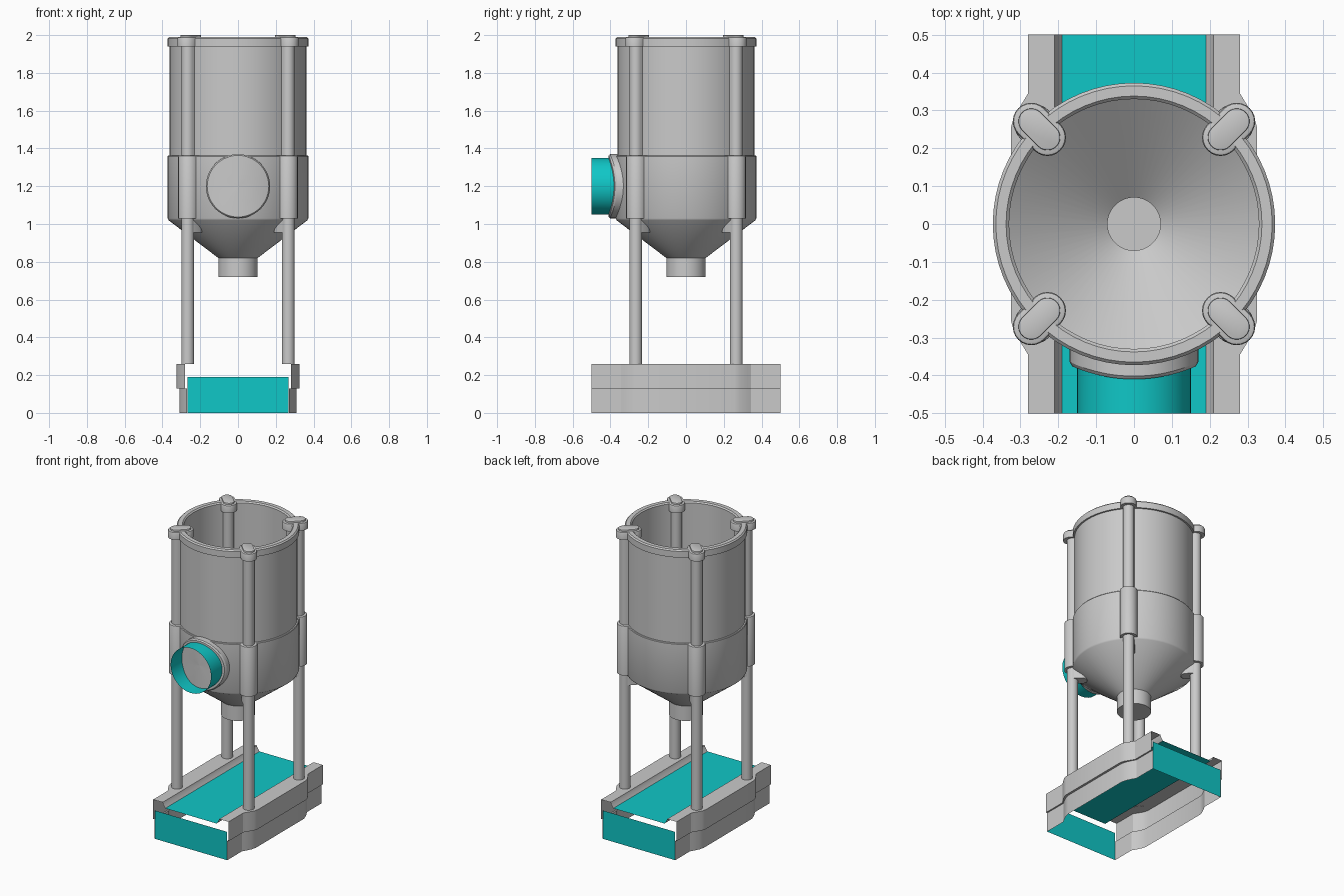
import bpy, bmesh, math
from mathutils import Matrix

cube = bpy.data.objects.get("Cube")
if cube:
    bpy.data.objects.remove(cube)


def material(name, colour):
    m = bpy.data.materials.new(name)
    m.use_nodes = True
    m.diffuse_color = colour
    m.node_tree.nodes["Principled BSDF"].inputs["Base Color"].default_value = colour
    return m


GREY = material("light grey", (0.59, 0.59, 0.59, 1))
TEAL = material("teal", (0.005, 0.57, 0.57, 1))


def finish(name, bm, mat, weld=True):
    if weld:
        bmesh.ops.remove_doubles(bm, verts=bm.verts, dist=1e-5)
        bmesh.ops.recalc_face_normals(bm, faces=bm.faces)
    me = bpy.data.meshes.new(name)
    bm.to_mesh(me)
    bm.free()
    me.materials.append(mat)
    ob = bpy.data.objects.new(name, me)
    bpy.context.collection.objects.link(ob)
    bpy.ops.object.select_all(action='DESELECT')
    ob.select_set(True)
    bpy.context.view_layer.objects.active = ob
    bpy.ops.object.shade_smooth_by_angle(angle=math.radians(30))
    return ob


def lathe(name, profile, mat=GREY, steps=64):
    """Spin an (r, z) profile around the z axis."""
    bm = bmesh.new()
    vs = [bm.verts.new((r, 0, z)) for r, z in profile]
    edges = [bm.edges.new(pair) for pair in zip(vs, vs[1:])]
    bmesh.ops.spin(bm, geom=vs + edges, cent=(0, 0, 0), axis=(0, 0, 1),
                   angle=math.tau, steps=steps)
    return finish(name, bm, mat)


def sheet(bm, low, high):
    """Quads between two matching rows of points."""
    a = [bm.verts.new(p) for p in low]
    b = [bm.verts.new(p) for p in high]
    for i in range(len(a) - 1):
        bm.faces.new((a[i], a[i + 1], b[i + 1], b[i]))


def capsule(name, centre, half, radius, z0, z1, sx, sy, bevel=0):
    """Upright stadium prism whose long axis points away from the z axis."""
    bm = bmesh.new()
    n = 12
    ring = []
    for side in (1, -1):
        for i in range(n + 1):
            a = -math.pi / 2 + math.pi * i / n + (0 if side > 0 else math.pi)
            ring.append((side * half + radius * math.cos(a), radius * math.sin(a), z0))
    face = bm.faces.new([bm.verts.new(p) for p in ring])
    bmesh.ops.remove_doubles(bm, verts=bm.verts, dist=1e-5)
    face = bm.faces[:][0]
    ext = bmesh.ops.extrude_face_region(bm, geom=[face])["geom"]
    top = [v for v in ext if isinstance(v, bmesh.types.BMVert)]
    bmesh.ops.translate(bm, vec=(0, 0, z1 - z0), verts=top)
    if bevel:
        rim = [e for e in bm.edges if all(v.co.z > z1 - 1e-4 for v in e.verts)]
        bmesh.ops.bevel(bm, geom=rim, offset=bevel, segments=2, affect='EDGES', profile=0.5)
    turn = Matrix.Rotation(math.atan2(sy, sx), 4, 'Z')
    move = Matrix.Translation((sx * centre, sy * centre, 0))
    bmesh.ops.transform(bm, matrix=move @ turn, verts=bm.verts)
    return finish(name, bm, GREY)


# Hopper: upper drum, wider lower band, funnel with nozzle, inner lining, rim
lathe("upper_drum", [(0.362, 1.36), (0.362, 1.95)])
lathe("lower_hopper", [(0.362, 1.362), (0.370, 1.362), (0.373, 1.358), (0.373, 1.03),
                       (0.368, 1.02), (0.104, 0.82), (0.104, 0.72), (0, 0.72)])
lathe("hopper_lining", [(0.33, 1.95), (0.33, 1.03), (0.07, 0.83), (0.07, 0.73), (0, 0.73)])
lathe("top_rim", [(0.33, 1.94), (0.373, 1.94), (0.373, 1.982), (0.365, 1.99),
                  (0.338, 1.99), (0.33, 1.982), (0.33, 1.94)])

# Four posts with their sleeves, brackets, clamps and caps
for sx, sy, tag in ((1, -1, "front_left"), (-1, -1, "front_right"),
                    (1, 1, "back_left"), (-1, 1, "back_right")):
    capsule(tag + "_leg", 0.266, 0, 0.034, 0.258, 1.06, sx, sy)
    capsule(tag + "_bracket", 0.24, 0.02, 0.034, 0.955, 1.04, sx, sy)
    capsule(tag + "_sleeve", 0.255, 0.012, 0.053, 1.03, 1.362, sx, sy, 0.005)
    capsule(tag + "_upper_post", 0.25, 0.022, 0.034, 1.35, 1.95, sx, sy)
    capsule(tag + "_clamp", 0.25, 0.03, 0.049, 1.94, 1.99, sx, sy, 0.008)
    capsule(tag + "_cap", 0.25, 0.03, 0.034, 1.98, 2.0, sx, sy, 0.003)

# Side port: curved flange hugging the drum and an open pipe
PORT_Z = 1.2
N = 48


def port_ring(radius, wrap=None, y=0):
    pts = []
    for i in range(N + 1):
        a = math.tau * i / N
        x = radius * math.cos(a)
        pts.append((x, -math.sqrt(wrap ** 2 - x * x) if wrap else y,
                    PORT_Z + radius * math.sin(a)))
    return pts


bm = bmesh.new()
rings = [port_ring(r, 0.41) for r in (0.0001, 0.05, 0.1, 0.15, 0.163)]
rings += [port_ring(0.17, 0.402), port_ring(0.17, 0.36)]
for low, high in zip(rings, rings[1:]):
    sheet(bm, low, high)
finish("port_flange", bm, GREY)

bm = bmesh.new()
sheet(bm, port_ring(0.15, y=-0.5), port_ring(0.15, 0.4))
finish("port_pipe", bm, TEAL)

# Base rails: open channels with a swollen middle and a ledge half way up
def rail_line(side, end_x, mid_x, z):
    half = [(end_x, 0.5), (end_x, 0.345), (end_x + 0.012, 0.325),
            (mid_x - 0.008, 0.285), (mid_x, 0.255)]
    full = half + [(x, -y) for x, y in reversed(half)]
    return [(side * x, y, z) for x, y in full]


for side, tag in ((1, "left_rail"), (-1, "right_rail")):
    bm = bmesh.new()
    rows = [rail_line(side, 0.27, 0.31, 0), rail_line(side, 0.27, 0.31, 0.13),
            rail_line(side, 0.28, 0.325, 0.13), rail_line(side, 0.28, 0.325, 0.26),
            rail_line(side, 0.21, 0.21 + 0.012, 0.26)]
    rows[-1] = [(side * 0.21, p[1], 0.26) for p in rows[-1]]
    rows.append([(side * 0.205, p[1], 0.245) for p in rows[-1]])
    rows.append([(side * 0.19, p[1], 0.225) for p in rows[-1]])
    for low, high in zip(rows, rows[1:]):
        sheet(bm, low, high)
    finish(tag, bm, GREY)

# Tray between the rails: thin top panel and two end panels
bm = bmesh.new()
sheet(bm, [(-0.19, -0.5, 0.225), (0.19, -0.5, 0.225)],
      [(-0.19, 0.5, 0.225), (0.19, 0.5, 0.225)])
finish("tray_top", bm, TEAL, weld=False)
for y, tag in ((-0.5, "front_tray_panel"), (0.5, "back_tray_panel")):
    bm = bmesh.new()
    row = [(-0.268, y, 0), (0.268, y, 0)]
    if y > 0:
        row.reverse()
    sheet(bm, row, [(x, y, 0.19) for x, _, _ in row])
    finish(tag, bm, TEAL, weld=False)
